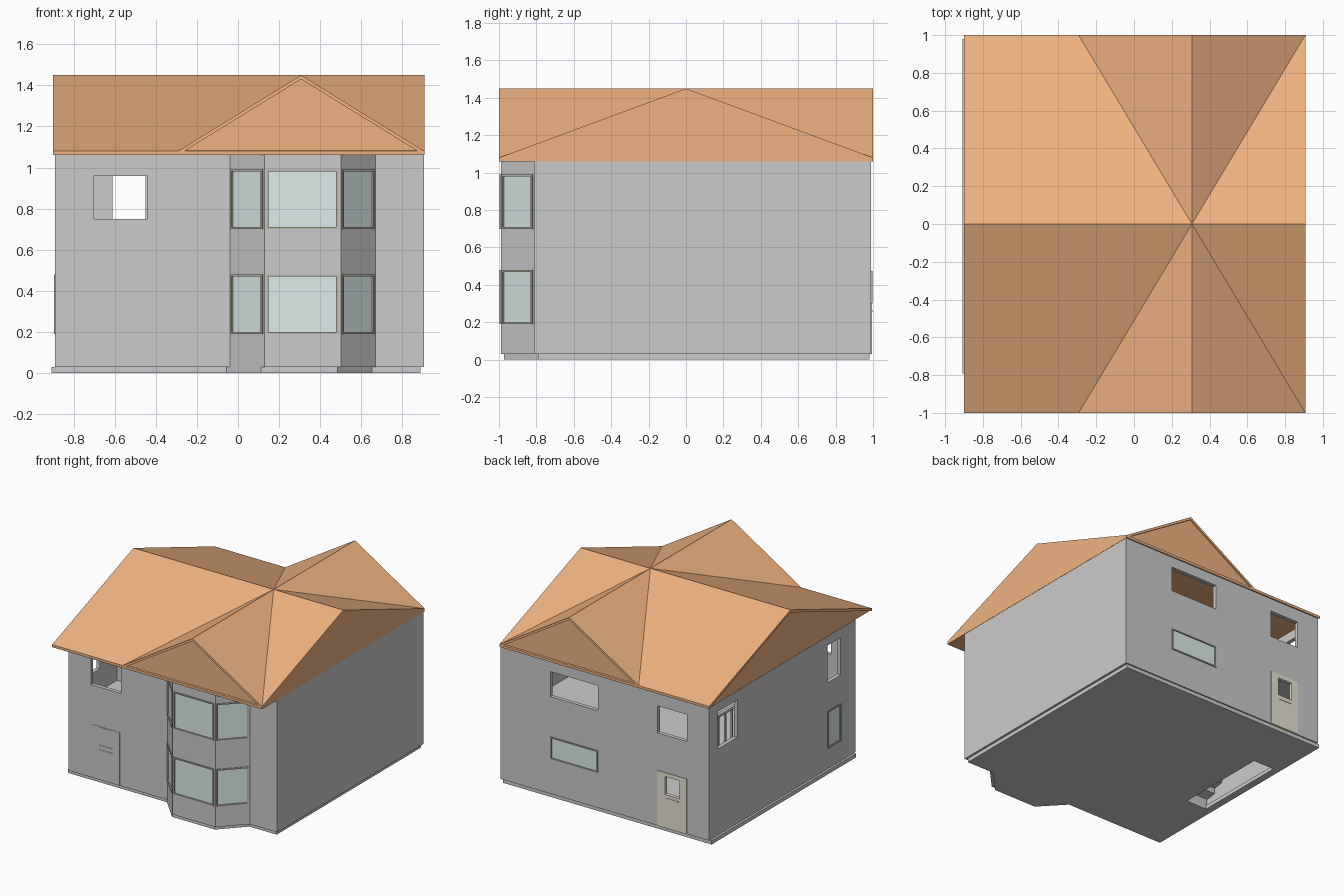
import bpy, bmesh, math
from mathutils import Vector, Matrix

if "Cube" in bpy.data.objects:
    bpy.data.objects.remove(bpy.data.objects["Cube"])

def material(name, rgb):
    m = bpy.data.materials.new(name)
    m.diffuse_color = (*rgb, 1)
    m.use_nodes = True
    m.node_tree.nodes["Principled BSDF"].inputs["Base Color"].default_value = m.diffuse_color
    return m

TILE = material("roof_tile", (0.86, 0.45, 0.22))
GLASS = material("glass", (0.72, 0.84, 0.82))
FRAME = material("frame", (0.50, 0.47, 0.38))
DOOR = material("door_paint", (0.80, 0.78, 0.66))

def prism(name, pts, lo, hi, axis="z", mat=None):
    """Extrude a closed 2D profile along an axis (x: pts are y,z; y: pts are x,z)."""
    place = {"x": lambda a, b, t: (t, a, b), "y": lambda a, b, t: (a, t, b),
             "z": lambda a, b, t: (a, b, t)}[axis]
    bm = bmesh.new()
    rings = [[bm.verts.new(place(a, b, t)) for a, b in pts] for t in (lo, hi)]
    n = len(pts)
    for ring in rings:
        bm.faces.new(ring)
    for i in range(n):
        j = (i + 1) % n
        bm.faces.new((rings[0][i], rings[0][j], rings[1][j], rings[1][i]))
    bmesh.ops.recalc_face_normals(bm, faces=bm.faces[:])
    me = bpy.data.meshes.new(name)
    bm.to_mesh(me)
    bm.free()
    ob = bpy.data.objects.new(name, me)
    bpy.context.collection.objects.link(ob)
    if mat:
        me.materials.append(mat)
    return ob

def box(name, x, y, z, mat=None):
    return prism(name, [(x[0], y[0]), (x[1], y[0]), (x[1], y[1]), (x[0], y[1])], *z, mat=mat)

def cut(ob, cutters):
    """Subtract cutters, bake the result, remove the cutters."""
    for c in cutters:
        c.hide_render = True
        m = ob.modifiers.new("cut", "BOOLEAN")
        m.object, m.operation, m.solver = c, "DIFFERENCE", "EXACT"
    dg = bpy.context.evaluated_depsgraph_get()
    me = bpy.data.meshes.new_from_object(ob.evaluated_get(dg))
    ob.modifiers.clear()
    ob.data = me
    for c in cutters:
        bpy.data.objects.remove(c)

# House footprints: outer wall, inner wall, base slab
outer = [(-.89, -.81), (-.04, -.81), (.13, -.99), (.50, -.99), (.67, -.81),
         (.905, -.81), (.905, .99), (-.89, .99)]
inner = [(-.86, -.78), (-.027, -.78), (.143, -.96), (.487, -.96), (.657, -.78),
         (.875, -.78), (.875, .96), (-.86, .96)]
base = [(x - .017, y + (.018 if y < 0 else -.01)) for x, y in outer]

walls = prism("walls", outer, .03, 1.06)
holes = [prism("room_cutter", inner, -.1, 1.3)]

def opening(name, p, q, z, glazed=True):
    """Wall opening from p to q (counter-clockwise round the house), optional glass and frame."""
    p, q = Vector(p), Vector(q)
    d, L = (q - p).normalized(), (q - p).length
    xf = Matrix.Translation((p.x, p.y, 0)) @ Matrix.Rotation(math.atan2(d.y, d.x), 4, "Z")
    def part(label, x, y, z, mat=None):
        ob = box(name + label, x, y, z, mat)
        ob.data.transform(xf)
        return ob
    holes.append(part("_cutter", (0, L), (-.03, .05), z))
    if glazed:
        f = .010
        part("_glass", (0, L), (.004, .012), z, GLASS)
        for s, x in (("_left", (0, f)), ("_right", (L - f, L))):
            part("_frame" + s, x, (-.006, .02), z, FRAME)
        for s, zz in (("_sill", (z[0], z[0] + f)), ("_head", (z[1] - f, z[1]))):
            part("_frame" + s, (f, L - f), (-.006, .02), zz, FRAME)

# Bay windows on both storeys
for floor, z in (("lower", (.19, .48)), ("upper", (.70, .99))):
    for i in (1, 2, 3):
        a, b = Vector(outer[i]), Vector(outer[i + 1])
        t = .008 / (b - a).length
        opening(f"{floor}_bay_window_{i}", a.lerp(b, t), b.lerp(a, t * 1.5), z)

# Plain windows: front, back and left
opening("front_window", (-.70, -.81), (-.44, -.81), (.75, .96), False)
opening("back_stair_window", (-.45, .99), (-.70, .99), (.75, .96), False)
opening("back_upper_window", (.475, .99), (.065, .99), (.785, .98), False)
opening("back_lower_window", (.475, .99), (.065, .99), (.30, .475))
opening("left_stair_window", (-.89, .88), (-.89, .64), (.70, .99), False)
opening("left_upper_window", (-.89, -.47), (-.89, -.63), (.70, .99), False)
opening("left_lower_window", (-.89, -.47), (-.89, -.63), (.19, .48))
opening("back_door", (-.45, .99), (-.70, .99), (.02, .46), False)
cut(walls, holes)

# Doors
back_door = box("back_door", (-.70, -.45), (.968, .995), (.03, .46), DOOR)
cut(back_door, [box("pane_cutter", (-.64, -.515), (.9, 1.1), (.29, .43))])
box("back_letterbox", (-.63, -.52), (.99, .998), (.255, .265), DOOR)
box("front_door", (-.70, -.45), (-.812, -.79), (.03, .445))
for z in (.26, .295, .435):
    box("front_door_rail", (-.625, -.51), (-.815, -.80), (z, z + .006))

# Base slab and upper floor, both with the stair opening
for name, pts, z in (("base_slab", base, (0, .03)), ("upper_floor", inner, (.50, .53))):
    slab = prism(name, pts, *z)
    cut(slab, [box("stairwell_cutter", (-.85, -.67), (-.21, .54), (-.1, .8))])

# Staircase as a stepped ribbon
n, run, rise = 9, .75 / 9, .50 / 9
top, under = [], []
for i in range(n):
    y, z = -.21 + i * run, .03 + i * rise
    top += [(y, z), (y, z + rise)]
    under += [(y + .012, z), (y + .012, z + rise - .012)]
end = -.21 + n * run
top.append((end, .53))
under.append((end, .518))
under = under[1:]
prism("stairs", top + under[::-1], -.85, -.67, "x")

# Landing railing and partition
for i in range(10):
    y = -.20 + i * .082
    box("baluster", (-.666, -.654), (y, y + .012), (.53, .76))
box("handrail", (-.672, -.648), (-.21, .56), (.76, .78))
box("partition", (-.86, -.61), (-.26, -.23), (.53, 1.06))

# Crossed gable roofs: a thin tiled slab over a slightly inset solid core
def gable(name, c, h, span, core, axis):
    prism(name + "_tiles", [(c - h, 1.06), (c - h, 1.08), (c, 1.45), (c + h, 1.08),
                            (c + h, 1.06), (c, 1.43)], *span, axis, TILE)
    prism(name + "_core", [(c - h, 1.06), (c, 1.43), (c + h, 1.06)], *core, axis, TILE)

gable("main_roof", 0, 1.0, (-.90, .907), (-.888, .907), "x")
gable("cross_roof", .307, .60, (-1.0, 1.0), (-.99, .99), "y")
